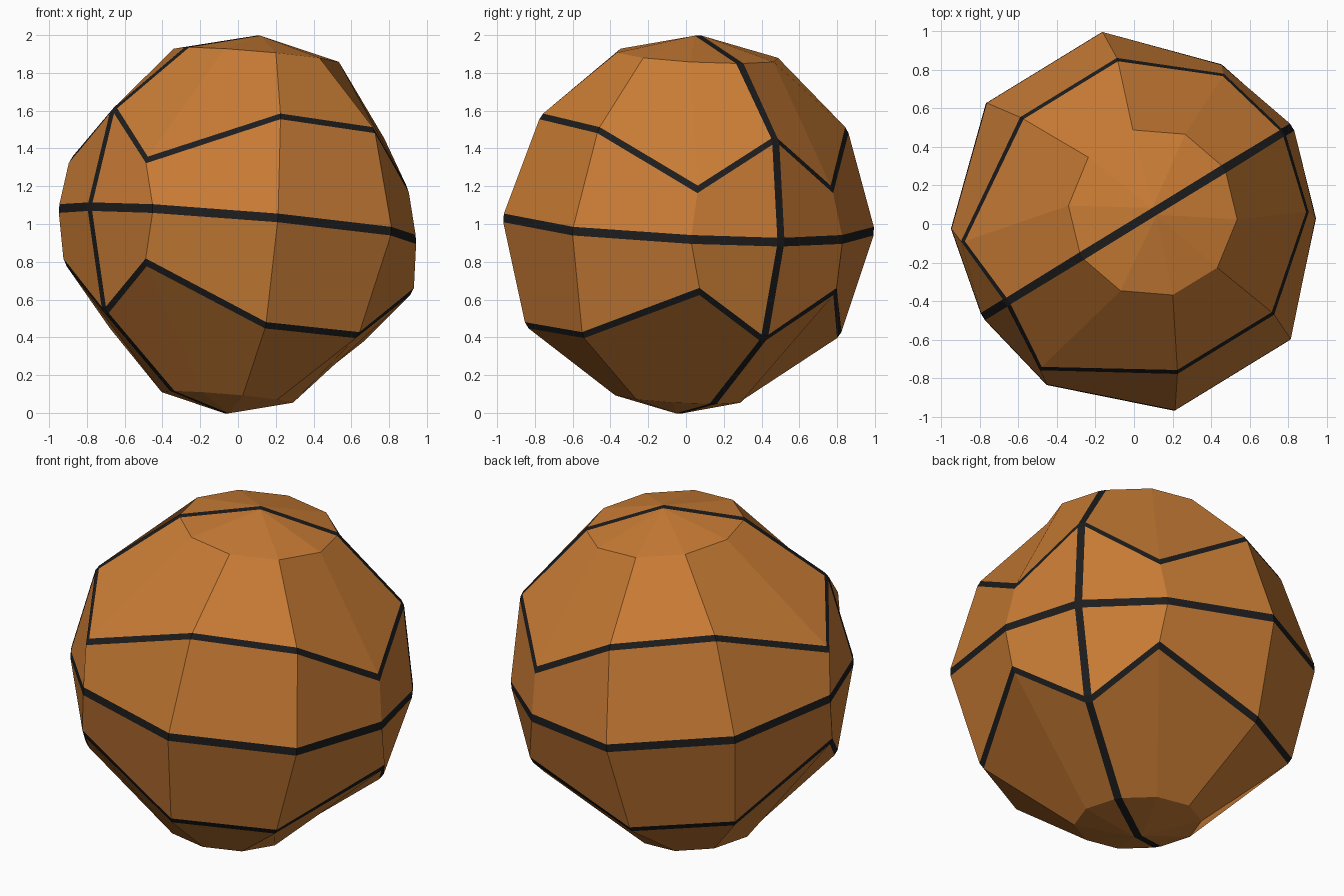
import bpy, bmesh, math
from mathutils import Matrix, Vector

if "Cube" in bpy.data.objects:
    bpy.data.objects.remove(bpy.data.objects["Cube"])


def material(name, color):
    m = bpy.data.materials.new(name)
    m.diffuse_color = (*color, 1)
    m.use_nodes = True
    m.node_tree.nodes["Principled BSDF"].inputs["Base Color"].default_value = m.diffuse_color
    return m


# Half rings (mirrored across the main seam), from upper cap to lower cap
def cap(radius, height):
    return [(0.025 + radius * math.cos(math.radians(36 * k)),
             radius * math.sin(math.radians(36 * k)), height) for k in range(6)]


half_rings = [
    cap(0.44, 0.90),
    [(.865, 0, .54), (.78, .417, .263), (.322, .774, .535),
     (-.266, .774, .55), (-.84, .385, .258), (-.835, 0, .535)],
    [(.975, 0, 0), (.822, .472, 0), (.383, .94, 0),
     (-.329, .94, 0), (-.825, .48, 0), (-.932, 0, 0)],
    [(.85, 0, -.535), (.864, .422, -.275), (.314, .80, -.565),
     (-.263, .80, -.57), (-.805, .412, -.285), (-.78, 0, -.55)],
    cap(0.35, -0.92),
]

bm = bmesh.new()
weight = bm.edges.layers.float.new("bevel_weight_edge")
rings = []
for half in half_rings:
    full = half + [(x, -y, z) for x, y, z in half[4:0:-1]]
    rings.append([bm.verts.new(p) for p in full])
top = bm.verts.new((0.025, 0, 1.01))
bottom = bm.verts.new((0.03, 0, -1.01))

# Panels
n = 10
for i in range(n):
    j = (i + 1) % n
    bm.faces.new((top, rings[0][i], rings[0][j]))
    bm.faces.new((bottom, rings[4][j], rings[4][i]))
    for a, b in zip(rings, rings[1:]):
        bm.faces.new((a[i], b[i], b[j], a[j]))


# Seams: weighted edges that the bevel turns into dark bands
def seam(path, w):
    for a, b in zip(path, path[1:]):
        bm.edges.get((a, b))[weight] = w


for r, w in ((1, 0.75), (2, 1.0), (3, 0.8)):
    seam(rings[r] + rings[r][:1], w)
for k in (0, 5):
    seam([top] + [r[k] for r in rings] + [bottom], 0.95)

# Lean and turn the ball
lean = Matrix.Rotation(math.radians(5.7), 4, 'Y')
turn = Matrix.Rotation(math.radians(31.5), 4, 'Z')
bm.transform(Matrix.Translation(Vector((0, 0, 1))) @ turn @ lean)
bmesh.ops.recalc_face_normals(bm, faces=bm.faces)

mesh = bpy.data.meshes.new("ball")
bm.to_mesh(mesh)
bm.free()
ball = bpy.data.objects.new("ball", mesh)
bpy.context.collection.objects.link(ball)
mesh.materials.append(material("orange", (0.58, 0.2, 0.035)))
mesh.materials.append(material("black", (0.012, 0.012, 0.013)))

bands = ball.modifiers.new("seam_bands", 'BEVEL')
bands.limit_method = 'WEIGHT'
bands.offset_type = 'WIDTH'
bands.width = 0.046
bands.segments = 1
bands.material = 1
